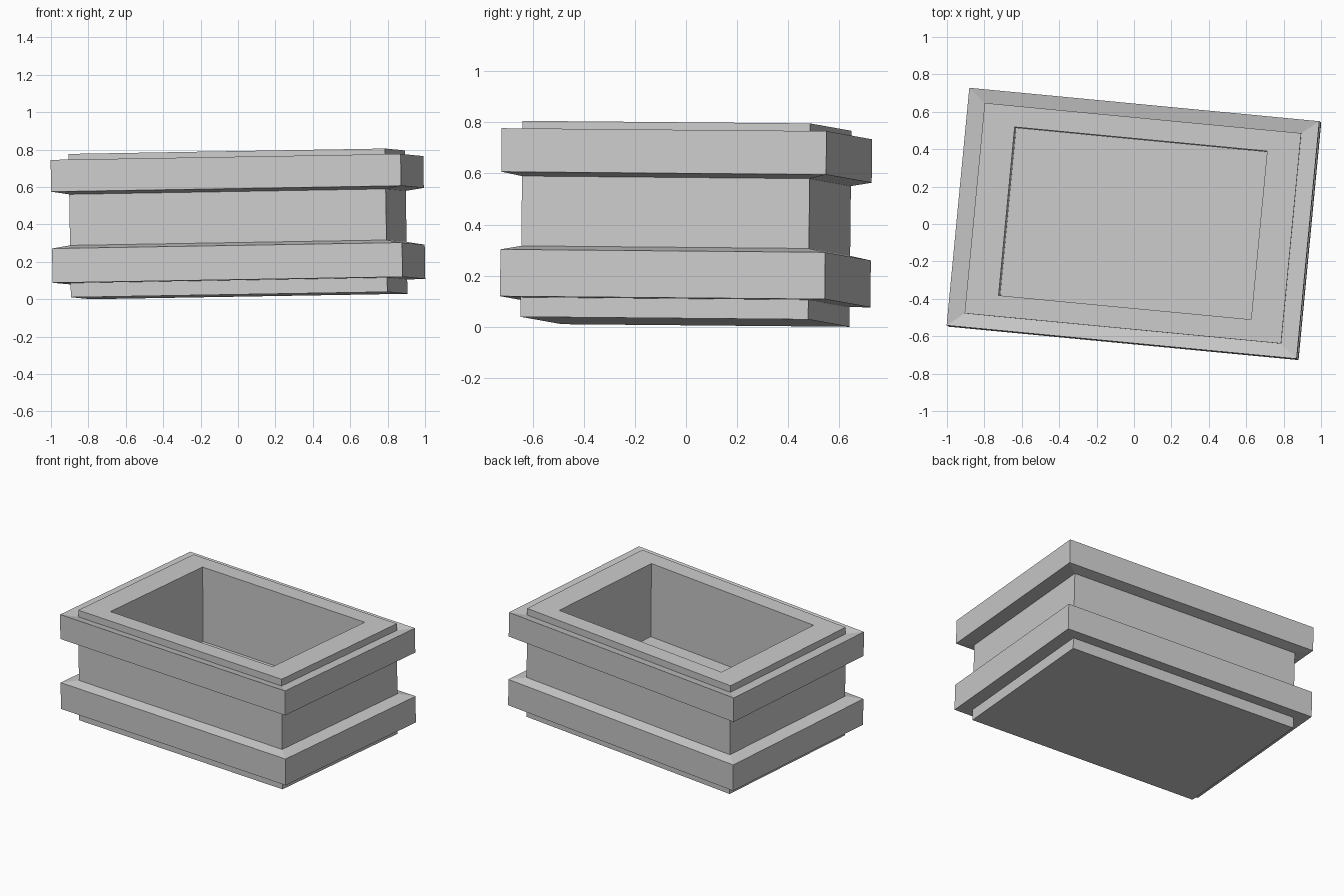
import bpy, bmesh
from math import radians
from mathutils import Matrix

if "Cube" in bpy.data.objects:
    bpy.data.objects.remove(bpy.data.objects["Cube"])

# Outside then inside profile of the box: (half length, half width, height)
BODY = (0.85, 0.565)
BAND = (0.94, 0.638)
HOLE = (0.678, 0.452)
profile = [
    (*BODY, 0.0195),                      # underside
    (*BODY, 0.096), (*BAND, 0.098),       # lower band
    (*BAND, 0.281), (*BODY, 0.297),
    (*BODY, 0.570), (*BAND, 0.585),       # upper band
    (*BAND, 0.755), (*BODY, 0.739),
    (*BODY, 0.786),                       # rim
    (*HOLE, 0.786), (*HOLE, 0.268),       # cavity down to its floor
]
MID = 0.403


def stacked_rings(name, rings):
    """Skin a stack of rectangles and close both ends."""
    bm = bmesh.new()
    loops = [[bm.verts.new((sx * a, sy * b, z - MID))
              for sx, sy in ((-1, -1), (1, -1), (1, 1), (-1, 1))]
             for a, b, z in rings]
    for low, high in zip(loops, loops[1:]):
        for i in range(4):
            j = (i + 1) % 4
            bm.faces.new((low[i], low[j], high[j], high[i]))
    bm.faces.new(loops[0][::-1])
    bm.faces.new(loops[-1])
    bmesh.ops.recalc_face_normals(bm, faces=bm.faces)
    # The box sits slightly turned and tilted
    tilt = Matrix.Rotation(-0.017, 4, 'Y') @ Matrix.Rotation(-0.009, 4, 'X')
    place = Matrix.Translation((0, 0, MID)) @ Matrix.Rotation(radians(-5.45), 4, 'Z') @ tilt
    bmesh.ops.transform(bm, matrix=place, verts=bm.verts)
    mesh = bpy.data.meshes.new(name)
    bm.to_mesh(mesh)
    bm.free()
    obj = bpy.data.objects.new(name, mesh)
    bpy.context.collection.objects.link(obj)
    return obj


# Open planter box with two projecting bands
stacked_rings("banded_box", profile)
